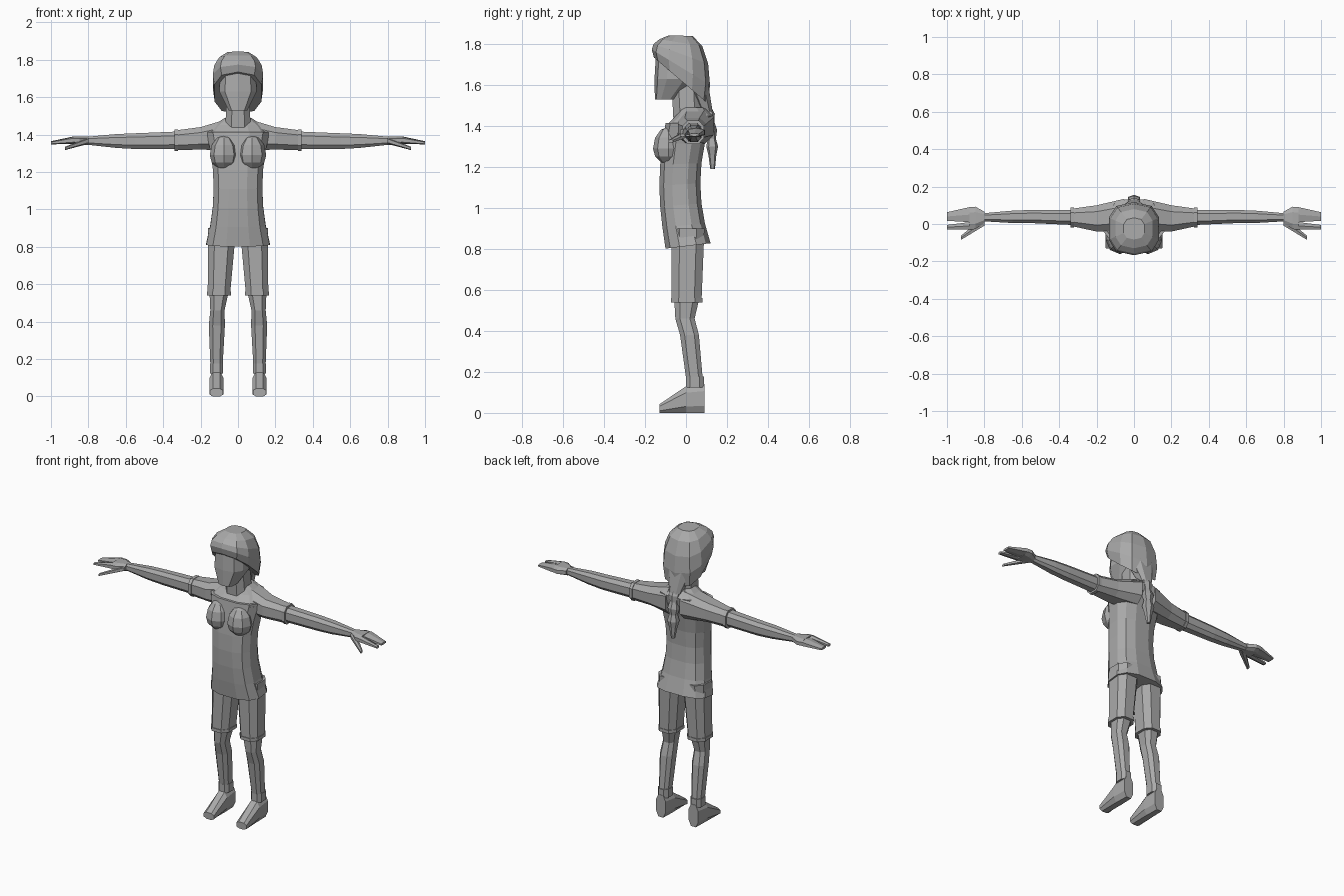
import bpy, bmesh
from math import sin, cos, pi, radians, copysign
from mathutils import Vector

cube = bpy.data.objects.get("Cube")
if cube:
    bpy.data.objects.remove(cube)

grey = bpy.data.materials.new("plain grey")
grey.use_nodes = True
shade = (0.4, 0.4, 0.4, 1)
grey.diffuse_color = shade
grey.node_tree.nodes["Principled BSDF"].inputs["Base Color"].default_value = shade


def finish(name, bm):
    """Turn a bmesh into a flat shaded object."""
    bmesh.ops.recalc_face_normals(bm, faces=bm.faces)
    mesh = bpy.data.meshes.new(name)
    bm.to_mesh(mesh)
    bm.free()
    mesh.materials.append(grey)
    obj = bpy.data.objects.new(name, mesh)
    bpy.context.collection.objects.link(obj)


def rounded_box(sides):
    """Unit outline between a circle and a square, touching plus and minus one."""
    angles = [2 * pi * (i + 0.5) / sides for i in range(sides)]
    reach = cos(pi / sides)

    def soften(value):
        return copysign(abs(value / reach) ** 0.75, value)
    return [(soften(cos(a)), soften(sin(a))) for a in angles]


def tube(name, *stops, sides=8, slope=0, side=1):
    """Skin outlines along stops of (centre, half sizes, own slope); side -1 mirrors x."""
    bm = bmesh.new()
    span = Vector(stops[-1][0]) - Vector(stops[0][0])
    axis = max(range(3), key=lambda k: abs(span[k]))
    across, up = [k for k in range(3) if k != axis]
    rings = []
    for centre, (width, height), *own_slope in stops:
        tilt = own_slope[0] if own_slope else slope
        ring = []
        for u, v in rounded_box(sides):
            point = Vector(centre)
            point[across] += u * width
            point[up] += v * height
            point[axis] += v * height * tilt
            point.x *= side
            ring.append(bm.verts.new(point))
        rings.append(ring)
    for low, high in zip(rings, rings[1:]):
        for i in range(sides):
            j = (i + 1) % sides
            bm.faces.new((low[i], low[j], high[j], high[i]))
    bm.faces.new(rings[0])
    bm.faces.new(rings[-1])
    finish(name, bm)


def cuff(name, centre, half_length, size, axis, side):
    """Short band standing proud of a limb."""
    offset = Vector()
    offset[axis] = half_length
    tube(name, (centre - offset, size), (centre + offset, size), side=side)


# Shirt body: narrow waist, hollow back and a hem that rises to the rear
def shirt_stop(t):
    flare = (2 * t - 1) ** 2
    front = -0.1 - 0.03 * sin(pi * t)
    back = 0.07 + 0.05 * flare
    centre = (0, (front + back) / 2, 0.815 + 0.6 * t)
    return centre, (0.13 + 0.04 * flare, (back - front) / 2), 0.12 * (1 - t)


shirt_rows = 6
tube("shirt", *[shirt_stop(i / shirt_rows) for i in range(shirt_rows + 1)], sides=12)
tube("shoulder_yoke",
     ((0, 0.01, 1.4), (0.17, 0.11)),
     ((0, 0.04, 1.45), (0.13, 0.09)),
     ((0, 0.03, 1.49), (0.07, 0.06)), sides=12)

# Neck and collar
tube("neck", ((0, 0.01, 1.4), (0.07, 0.07)), ((0, 0, 1.6), (0.06, 0.07)))
tube("collar", ((0, 0.01, 1.44), (0.085, 0.09)), ((0, 0.015, 1.47), (0.07, 0.07)), slope=0.3)

# Head, from the chin to the brow
tube("head",
     ((0, -0.1, 1.53), (0.05, 0.05)),
     ((0, -0.05, 1.63), (0.1, 0.1)),
     ((0, -0.04, 1.8), (0.09, 0.1)), sides=10)


# Hair cap: a dome whose lower rows dip towards the nape
def hair_stop(angle):
    rise = sin(angle)
    spread = cos(angle) ** 0.8
    centre = (0, -0.025, 1.69 + 0.16 * rise)
    return centre, (0.135 * spread, 0.137 * spread), -0.6 * (1 - rise)


tube("hair", *[hair_stop(radians(a)) for a in range(-25, 80, 24)], sides=10)

# Hair gathered at the nape, and a braid of alternating wide and narrow rows
tube("hair_nape", ((0, 0.1, 1.47), (0.035, 0.03)), ((0, 0.04, 1.66), (0.1, 0.06)))
braid_rows = 8
braid = []
for i in range(braid_rows):
    thickness = 0.022 if i % 2 else 0.032
    braid.append(((0, 0.13 - 0.05 * 0.6 ** i, 1.54 - 0.04 * i), (thickness, thickness * 0.8)))
braid.append(((0, 0.13, 1.19), (0.01, 0.01)))
tube("braid", *braid, sides=6)

# Joints of the model's left side; the right side mirrors them
shoulder = Vector((0.2, 0.03, 1.38))
sleeve_end = Vector((0.33, 0.035, 1.37))
elbow = Vector((0.55, 0.04, 1.365))
wrist = Vector((0.8, 0.036, 1.367))
knuckles = Vector((0.88, 0.03, 1.37))
hip = Vector((0.085, 0.01, 0.9))
shorts_hem = Vector((0.102, 0.003, 0.55))
knee = Vector((0.11, -0.005, 0.46))
calf = Vector((0.113, 0.017, 0.38))
ankle = Vector((0.115, 0.043, 0.15))

for side, word in ((1, "left_"), (-1, "right_")):
    def part(name, *stops, **options):
        tube(word + name, *stops, side=side, **options)

    # Bust, flatter underneath than above
    bm = bmesh.new()
    bmesh.ops.create_uvsphere(bm, u_segments=8, v_segments=6, radius=0.076)
    for v in bm.verts:
        v.co.z *= 1.4 if v.co.z > 0 else 1
        v.co += Vector((side * 0.075, -0.085, 1.29))
    finish(word + "bust", bm)

    # Sleeve and bare arm
    part("sleeve",
         ((0.05, 0.05, 1.4), (0.085, 0.085)), (shoulder, (0.07, 0.06)), (sleeve_end, (0.047, 0.053)))
    cuff(word + "sleeve_cuff", sleeve_end, 0.01, (0.053, 0.057), 0, side)
    part("arm",
         (sleeve_end, (0.04, 0.046)), (elbow, (0.035, 0.042)),
         (elbow.lerp(wrist, 0.4), (0.033, 0.037)), (wrist, (0.022, 0.022)))

    # Hand
    part("palm", (wrist, (0.03, 0.022)), (wrist.lerp(knuckles, 0.6), (0.06, 0.022)),
         (knuckles, (0.06, 0.02)))
    part("fingers", (knuckles + Vector((0, 0.02, 0)), (0.04, 0.018)),
         ((1, 0.04, 1.357), (0.023, 0.007)), sides=6)
    part("index_finger", (knuckles - Vector((0, 0.04, 0)), (0.02, 0.016)),
         ((1, -0.017, 1.355), (0.012, 0.007)), sides=6)
    part("thumb", (wrist - Vector((0, 0.02, 0)), (0.025, 0.015)),
         ((0.925, -0.074, 1.326), (0.011, 0.008)), sides=6)

    # Shorts leg
    part("shorts_leg", (hip, (0.075, 0.08)), (shorts_hem, (0.06, 0.073)))
    cuff(word + "shorts_cuff", shorts_hem, 0.01, (0.064, 0.077), 2, side)

    # Knee, calf and sock
    part("lower_leg", (shorts_hem, (0.05, 0.06)), (knee, (0.038, 0.047)),
         (calf, (0.043, 0.046)), (ankle, (0.032, 0.04)))
    cuff(word + "sock_cuff", ankle, 0.027, (0.036, 0.044), 2, side)

    # Shoe, from the heel to the toe, resting on the floor
    shoe = []
    for y, width, height in ((0.09, 0.033, 0.07), (0, 0.038, 0.065), (-0.13, 0.036, 0.021)):
        shoe.append(((ankle.x, y, height), (width, height)))
    part("shoe", *shoe)
